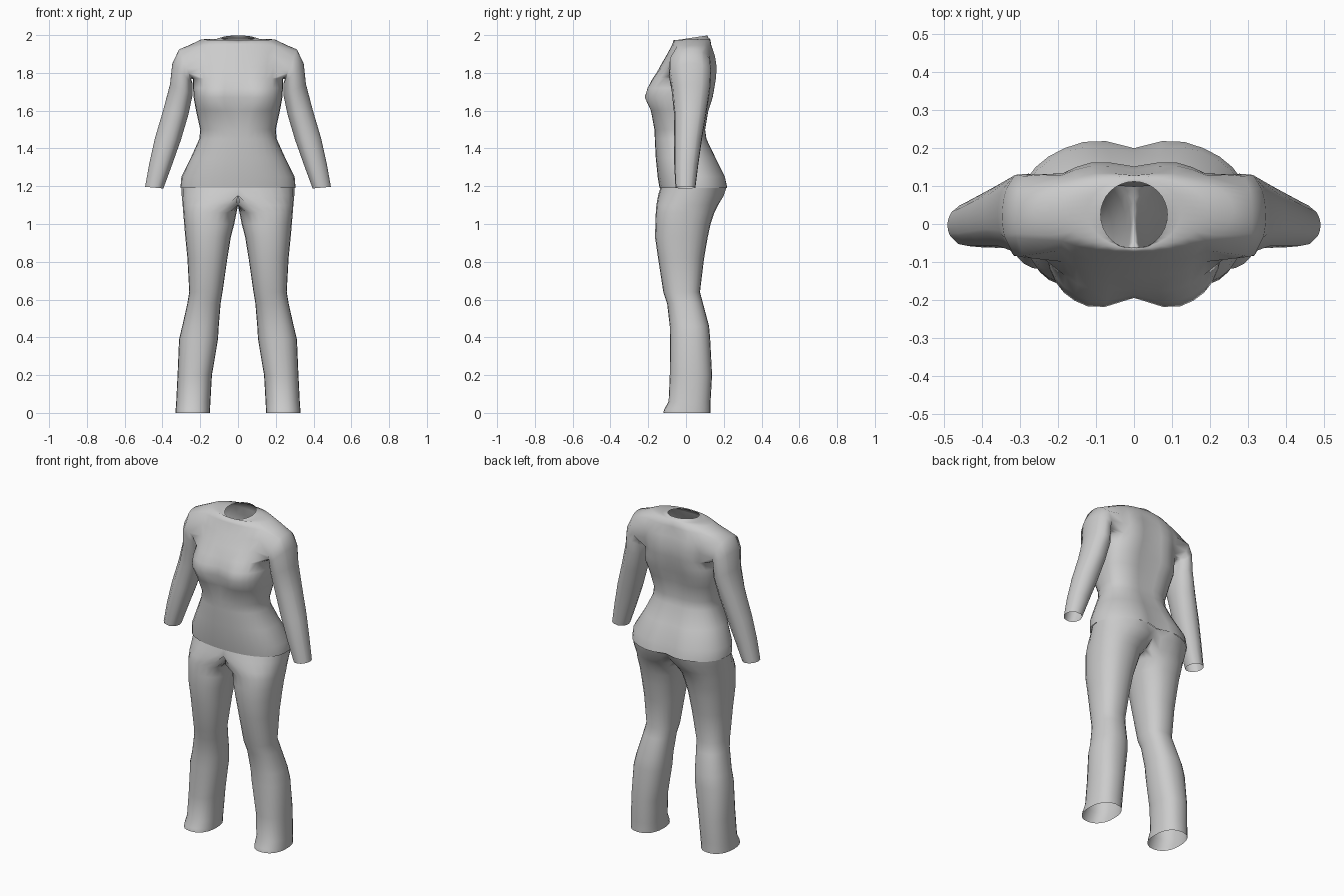
import bpy, bmesh, math

if "Cube" in bpy.data.objects:
    bpy.data.objects.remove(bpy.data.objects["Cube"])

cloth = bpy.data.materials.new("grey_cloth")
cloth.diffuse_color = (0.6, 0.6, 0.6, 1)
cloth.use_nodes = True
cloth.node_tree.nodes["Principled BSDF"].inputs["Base Color"].default_value = cloth.diffuse_color


def spow(v, e):
    return math.copysign(abs(v) ** e, v)


def bridge(bm, a, b, closed):
    n = len(a)
    return [bm.faces.new((a[i], a[(i + 1) % n], b[(i + 1) % n], b[i]))
            for i in range(n if closed else n - 1)]


def finish(bm, name):
    """Turn a right-hand half into a smooth, mirrored object."""
    bmesh.ops.recalc_face_normals(bm, faces=bm.faces)
    me = bpy.data.meshes.new(name)
    bm.to_mesh(me)
    bm.free()
    me.materials.append(cloth)
    me.polygons.foreach_set("use_smooth", [True] * len(me.polygons))
    ob = bpy.data.objects.new(name, me)
    bpy.context.collection.objects.link(ob)
    mirror = ob.modifiers.new("mirror", 'MIRROR')
    mirror.merge_threshold = 0.002
    return ob


# Shirt body rows: z, half width, front y, back y, widest y, power,
# front crease, back crease, tilt
BODY = [
    (1.19, .305, -.14, .230, .03, 2.3, 0, .03, 0),
    (1.25, .300, -.15, .217, .03, 2.3, 0, .03, 0),
    (1.35, .250, -.16, .165, .00, 2.3, 0, .015, 0),
    (1.45, .205, -.165, .115, -.01, 2.4, 0, .01, 0),
    (1.50, .200, -.167, .108, -.01, 2.4, 0, .01, 0),
    (1.60, .222, -.195, .125, -.01, 2.7, .02, .015, 0),
    (1.67, .235, -.230, .148, .00, 2.9, .035, .02, 0),
    (1.72, .238, -.215, .158, .00, 2.7, .03, .02, 0),
    (1.77, .238, -.185, .168, .01, 2.5, .015, .02, 0),
    (1.83, .250, -.140, .172, .02, 2.4, 0, .02, 0),
    (1.89, .262, -.105, .162, .03, 2.3, 0, .02, 0),
    (1.945, .262, -.075, .140, .035, 2.2, 0, .01, 0),
    (1.977, .195, -.065, .128, .035, 2.0, 0, 0, .03),
    (1.976, .125, -.062, .120, .03, 2.0, 0, 0, .08),
    (1.985, .088, -.066, .112, .025, 2.0, 0, 0, .15),
]
COLS = 16
HOLE_ROWS, HOLE_COLS = (8, 11), (4, 12)

bm = bmesh.new()
rows = []
for z, hw, yf, yb, yc, p, cf, cb, tilt in BODY:
    row = []
    for i in range(COLS + 1):
        a = math.pi * (i / COLS - 0.5)
        c, s = max(0, math.cos(a)), math.sin(a)
        x = 0 if i in (0, COLS) else hw * spow(c, 2 / p)
        y = yc + spow(s, 2 / p) * (yb - yc if s > 0 else yc - yf)
        fade = max(0, 1 - x / .1)
        y += -cb * fade if s > 0 else cf * fade
        row.append(bm.verts.new((x, y, z + tilt * (y - yc))))
    rows.append(row)

# Body faces, leaving an armhole
for r in range(len(rows) - 1):
    for i in range(COLS):
        if HOLE_ROWS[0] <= r < HOLE_ROWS[1] and HOLE_COLS[0] <= i < HOLE_COLS[1]:
            continue
        bm.faces.new((rows[r][i], rows[r][i + 1], rows[r + 1][i + 1], rows[r + 1][i]))

# Sleeve rings: outer x, outer z, inner x, inner z, front y, back y
SLEEVE = [
    (.312, 1.925, .248, 1.765, -.095, .135),
    (.348, 1.850, .240, 1.742, -.095, .138),
    (.360, 1.740, .240, 1.685, -.080, .132),
    (.397, 1.600, .262, 1.580, -.067, .112),
    (.440, 1.455, .302, 1.445, -.066, .088),
    (.470, 1.320, .350, 1.310, -.065, .068),
    (.492, 1.197, .395, 1.188, -.058, .052),
]
(r0, r1), (c0, c1) = HOLE_ROWS, HOLE_COLS
loop = [rows[r0][i] for i in range(c0, c1)] + [rows[r][c1] for r in range(r0, r1)]
loop += [rows[r1][i] for i in range(c1, c0, -1)] + [rows[r][c0] for r in range(r1, r0, -1)]
angles = [math.atan2((v.co.z - 1.857) / .088, (v.co.y - .02) / .115) for v in loop]
prev = loop
for ox, oz, ix, iz, yf, yb in SLEEVE:
    ring = []
    for a in angles:
        s, c = math.sin(a), math.cos(a)
        ring.append(bm.verts.new(((ox + ix) / 2 + s * (ox - ix) / 2,
                                  (yf + yb) / 2 + c * (yb - yf) / 2,
                                  (oz + iz) / 2 + s * (oz - iz) / 2)))
    bridge(bm, prev, ring, True)
    prev = ring
finish(bm, "shirt")

# Trouser rings: z, inner x, outer x, front y, back y
# (negative inner x is cut at the middle, joining both legs)
LEG = [
    (1.195, -.30, .300, -.135, .222),
    (1.15, -.22, .298, -.148, .205),
    (1.10, -.07, .293, -.157, .170),
    (1.06, .008, .290, -.160, .150),
    (1.00, .020, .285, -.162, .130),
    (.93, .038, .279, -.164, .115),
    (.82, .056, .268, -.148, .096),
    (.64, .082, .258, -.120, .074),
    (.58, .092, .268, -.100, .090),
    (.46, .102, .295, -.086, .122),
    (.39, .106, .312, -.085, .128),
    (.20, .138, .320, -.086, .138),
    (.06, .146, .327, -.092, .130),
    (.02, .148, .330, -.115, .130),
    (0, .148, .331, -.120, .130),
]
bm = bmesh.new()
prev = None
for z, xi, xo, yf, yb in LEG:
    ring = []
    for i in range(24):
        a = math.tau * i / 24
        x = (xi + xo) / 2 + spow(math.cos(a), .87) * (xo - xi) / 2
        y = (yf + yb) / 2 + spow(math.sin(a), .87) * (yb - yf) / 2
        if z > 1.07 and y > 0:          # seat crease
            y -= .03 * max(0, 1 - max(x, 0) / .1)
        ring.append(bm.verts.new((max(0, x), y, z)))
    if prev:
        bridge(bm, prev, ring, True)
    prev = ring
inner = [f for f in bm.faces if all(v.co.x < 1e-4 for v in f.verts)]
bmesh.ops.delete(bm, geom=inner, context='FACES')
finish(bm, "trousers")
